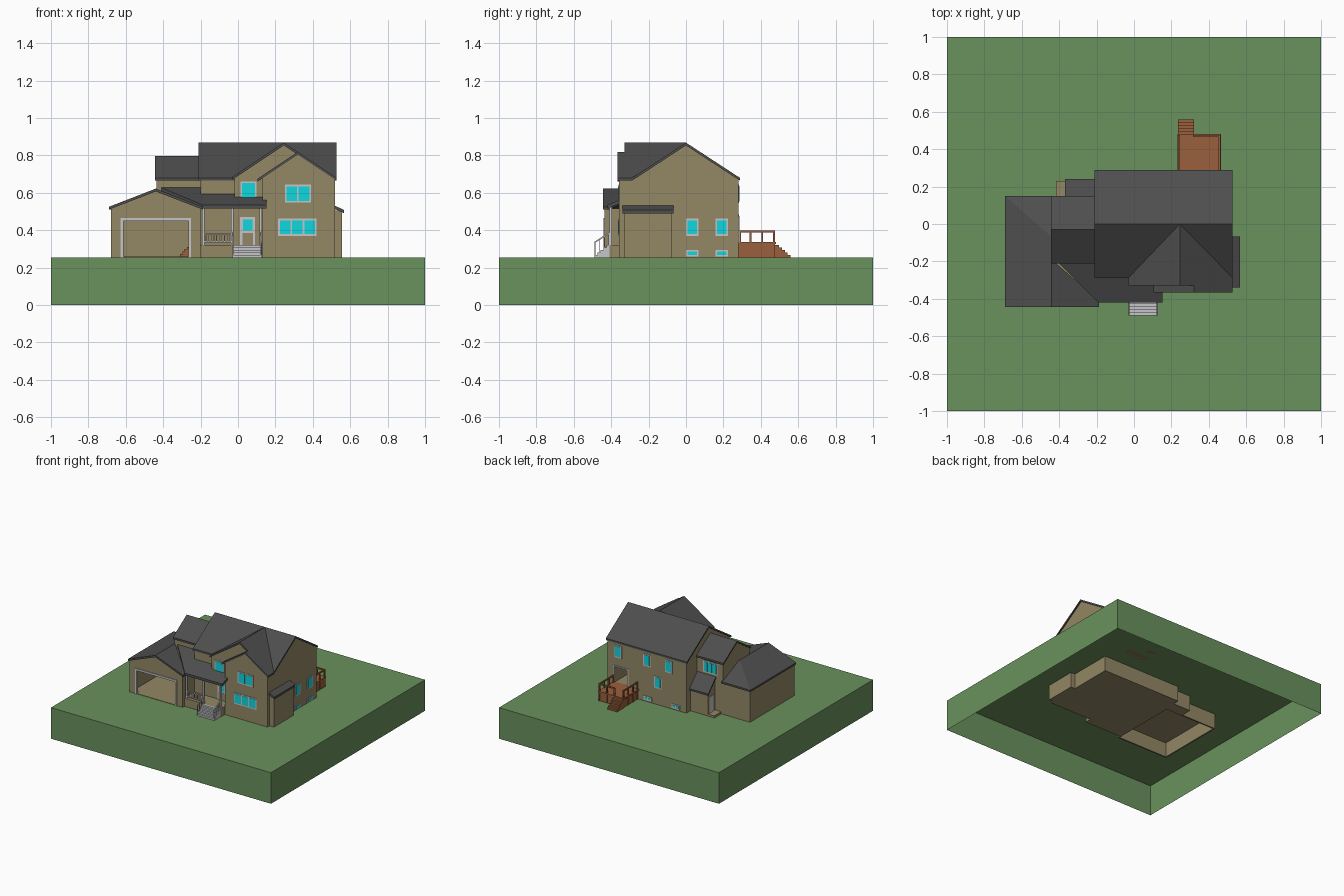
import bpy, bmesh
from mathutils import Vector

if "Cube" in bpy.data.objects:
    bpy.data.objects.remove(bpy.data.objects["Cube"])


def mat(name, r, g, b):
    m = bpy.data.materials.new(name)
    m.diffuse_color = [((c / 255 + 0.055) / 1.055) ** 2.4 for c in (r, g, b)] + [1]
    m.use_nodes = True
    m.node_tree.nodes["Principled BSDF"].inputs["Base Color"].default_value = m.diffuse_color
    return m


GRASS = mat("grass green", 106, 145, 92)
TAN = mat("siding tan", 147, 135, 101)
ROOF = mat("shingle grey", 78, 78, 79)
WHITE = mat("trim white", 198, 198, 200)
GLASS = mat("glass cyan", 15, 215, 222)
WOOD = mat("deck brown", 154, 96, 61)


def prism(name, polys, offset, m):
    """Each polygon becomes a closed solid, swept along offset."""
    bm = bmesh.new()
    off = Vector(offset)
    for poly in polys:
        a = [bm.verts.new(p) for p in poly]
        b = [bm.verts.new(Vector(p) + off) for p in poly]
        bm.faces.new(a)
        bm.faces.new(b[::-1])
        for i in range(len(a)):
            j = (i + 1) % len(a)
            bm.faces.new((a[j], a[i], b[i], b[j]))
    bmesh.ops.recalc_face_normals(bm, faces=bm.faces)
    me = bpy.data.meshes.new(name)
    bm.to_mesh(me)
    bm.free()
    me.materials.append(m)
    ob = bpy.data.objects.new(name, me)
    bpy.context.collection.objects.link(ob)
    return ob


def box(name, x0, x1, y0, y1, z0, z1, m):
    base = [(x0, y0, z0), (x1, y0, z0), (x1, y1, z0), (x0, y1, z0)]
    return prism(name, [base], (0, 0, z1 - z0), m)


def along_x(name, prof, x0, x1, m):
    return prism(name, [[(x0, y, z) for y, z in prof]], (x1 - x0, 0, 0), m)


def along_y(name, prof, y0, y1, m):
    return prism(name, [[(x, y0, z) for x, z in prof]], (0, y1 - y0, 0), m)


def roof(name, polys, t=0.015):
    return prism(name, polys, (0, 0, -t), ROOF)


def bar(name, p, q, w, m):
    p, q = Vector(p), Vector(q)
    rot = (q - p).to_track_quat('Z', 'Y')
    h = w / 2
    base = [p + rot @ Vector((x, y, 0)) for x, y in ((-h, -h), (h, -h), (h, h), (-h, h))]
    return prism(name, [base], q - p, m)


def plate(name, side, c, u0, u1, z0, z1, t, m):
    s = t if side in ("back", "right") else -t
    lo, hi = sorted((c - s * 0.5, c + s))
    if side in ("front", "back"):
        return box(name, u0, u1, lo, hi, z0, z1, m)
    return box(name, lo, hi, u0, u1, z0, z1, m)


def window(name, side, c, u0, u1, z0, z1, panes=1, f=0.009):
    plate(name + "_frame", side, c, u0, u1, z0, z1, 0.004, WHITE)
    w = (u1 - u0 - f) / panes
    for i in range(panes):
        a = u0 + f + i * w
        plate(f"{name}_pane", side, c, a, a + w - f, z0 + f, z1 - f, 0.006, GLASS)


# Ground: open-bottomed block of lawn
G = 0.255
lawn = box("lawn_block", -1, 1, -1, 1, 0, G, GRASS)
bm = bmesh.new()
bm.from_mesh(lawn.data)
bmesh.ops.delete(bm, geom=[f for f in bm.faces if f.calc_center_median().z < 0.01], context='FACES_ONLY')
bm.to_mesh(lawn.data)
bm.free()

# Main house with basement
B = 0.13
house = along_x("main_walls", [(-.28, B), (.28, B), (.28, .675), (0, .855), (-.28, .675)], -.2, .518, TAN)
cut = box("back_door_cutter", .335, .455, .08, .4, .335, .465, TAN)
cut.hide_render = True
mod = house.modifiers.new("back_door", 'BOOLEAN')
mod.object = cut
mod.solver = 'EXACT'
bpy.context.view_layer.objects.active = house
bpy.ops.object.modifier_apply(modifier=mod.name)
bpy.data.objects.remove(cut)
along_y("front_block", [(.13, B), (.518, B), (.518, .675), (.32, .807), (.13, .68)], -.357, -.1, TAN)
along_y("upper_front_block", [(-.02, .56), (.515, .56), (.515, .675), (.245, .855), (-.02, .678)], -.318, -.05, TAN)

# Main roof and front cross gables
X0, X1, R, E = -.21, .527, .868, .68
roof("main_roof", [
    [(X0, -.288, E), (X1, -.288, E), (X1, 0, R), (X0, 0, R)],
    [(X0, .288, E), (X1, .288, E), (X1, 0, R), (X0, 0, R)]])
roof("front_gable_roof", [
    [(.245, 0, R), (.245, -.328, R), (-.03, -.328, .685), (-.03, -.288, .685)],
    [(.245, 0, R), (X1, -.288, E), (X1, -.365, E), (.32, -.365, .818), (.32, -.328, .818), (.245, -.328, R)],
    [(.32, -.365, .818), (.105, -.365, .675), (.105, -.315, .675), (.32, -.315, .818)]])

# Left upper wing
along_x("wing_walls", [(-.2, .5), (.14, .5), (.14, .672), (-.03, .783), (-.2, .672)], -.435, -.19, TAN)
roof("wing_roof", [
    [(-.445, -.21, .68), (-.2, -.21, .68), (-.2, -.03, .797), (-.445, -.03, .797)],
    [(-.445, .15, .68), (-.2, .15, .68), (-.2, -.03, .797), (-.445, -.03, .797)]])

# Garage: hollow, with an open doorway
gx0, gx1, gy0, gy1, gt = -.68, -.2, -.435, .14, .515
w = .012
box("garage_left_wall", gx0, gx0 + w, gy0, gy1, B, gt, TAN)
box("garage_right_wall", gx1 - w, gx1, gy0, gy1, B, gt, TAN)
box("garage_back_wall", gx0, gx1, gy1 - w, gy1, B, gt, TAN)
box("garage_floor", gx0, gx1, gy0 + .001, gy1 - .001, .25, .258, TAN)
box("garage_ceiling", gx0 + w, gx1 - w, gy0 + w, gy1 - w, .5, .508, TAN)
box("garage_front_left", gx0, -.615, gy0, gy0 + w, B, gt, TAN)
box("garage_front_right", -.262, gx1, gy0, gy0 + w, B, gt, TAN)
box("garage_footing", -.615, -.262, gy0, gy0 + w, B, .258, TAN)
box("garage_header", -.615, -.262, gy0, gy0 + w, .452, gt, TAN)
along_y("garage_gable", [(gx0, gt), (gx1, gt), (-.44, .61)], gy0, gy0 + w, TAN)
plate("garage_trim_left", "front", gy0, -.627, -.612, G, .465, .006, WHITE)
plate("garage_trim_right", "front", gy0, -.265, -.25, G, .465, .006, WHITE)
plate("garage_trim_top", "front", gy0, -.627, -.25, .449, .465, .006, WHITE)
for i in range(4):
    box("garage_step", -.31 + i * .012, -.21, -.3, -.2, G, .272 + i * .013, WOOD)
roof("garage_roof", [
    [(-.69, -.445, .525), (-.44, -.445, .622), (-.44, -.07, .622), (-.69, .15, .525)],
    [(-.69, .15, .525), (-.44, -.07, .622), (-.425, -.07, .622), (-.425, .15, .525)],
    [(-.44, -.445, .622), (-.188, -.445, .525), (-.188, -.41, .525), (-.44, -.19, .622)]])

# Front porch
pz = lambda y: .535 + .42 * (y + .42)
roof("porch_roof", [[(x, y, pz(y)) for x, y in (
    (-.19, -.42), (.153, -.42), (.153, -.27), (-.195, -.27), (-.195, -.19), (-.42, -.19))]], .02)
box("porch_floor", -.2, .13, -.41, -.27, B, .322, TAN)
for x in (-.185, -.03, .122):
    bar("porch_post", (x, -.402, .32), (x, -.402, .53), .014, WHITE)
for z in (.338, .38):
    bar("porch_rail", (-.185, -.402, z), (-.03, -.402, z), .007, WHITE)
for i in range(1, 11):
    x = -.185 + i * .0141
    bar("porch_baluster", (x, -.402, .338), (x, -.402, .38), .004, WHITE)
for i in range(5):
    box("front_step", -.03, .127, -.49 + i * .016, -.405, G, .268 + i * .0135, WHITE)
for x in (-.027, .124):
    bar("stair_handrail", (x, -.488, .335), (x, -.405, .388), .007, WHITE)
    for i in range(4):
        y = -.486 + i * .025
        bar("stair_baluster", (x, y, G), (x, y, .336 + i * .016), .005, WHITE)

# Front door
plate("front_door_frame", "front", -.28, .012, .092, .322, .47, .004, WHITE)
plate("front_door_panel", "front", -.28, .024, .08, .322, .385, .006, TAN)
plate("front_door_glass", "front", -.28, .026, .078, .397, .457, .006, GLASS)

# Right bump-out
box("side_bay_walls", .5, .557, -.33, -.075, B, .505, TAN)
roof("side_bay_roof", [[(.515, -.34, .532), (.515, -.068, .532), (.568, -.068, .508), (.568, -.34, .508)]], .018)

# Rear entry
box("rear_entry_walls", -.36, -.19, .13, .228, B, .44, TAN)
along_x("rear_entry_gable", [(.13, .44), (.228, .44), (.13, .535)], -.36, -.2, TAN)
roof("rear_entry_roof", [[(-.37, .24, .442), (-.2, .24, .442), (-.2, .138, .548), (-.37, .138, .548)]])
plate("rear_entry_door", "left", -.36, .16, .212, .27, .405, .004, WHITE)
box("rear_stoop", -.418, -.36, .14, .23, G, .272, TAN)

# Windows
window("front_lower_window", "front", -.357, .215, .42, .37, .462, 3)
window("front_upper_window", "front", -.357, .25, .39, .548, .643, 2)
window("front_small_window", "front", -.318, .013, .1, .565, .66)
for y in (0, .157):
    window("right_window", "right", .518, y, y + .068, .37, .462)
    window("right_basement_window", "right", .518, y, y + .068, .258, .294)
for x in (.42, .158, -.04):
    window("back_upper_window", "back", .28, x - .033, x + .033, .545, .645)
window("back_lower_window", "back", .28, .025, .092, .39, .485)
for x in (.15, -.105):
    window("back_basement_window", "back", .28, x - .037, x + .037, .265, .3, 2)
window("wing_window", "back", .14, -.385, -.255, .56, .655, 3)
plate("back_door_jamb", "back", .28, .455, .465, .335, .475, .005, WHITE)
plate("back_door_jamb", "back", .28, .325, .335, .335, .475, .005, WHITE)
plate("back_door_head", "back", .28, .325, .465, .465, .475, .005, WHITE)

# Wooden deck with rails and steps
box("deck_skirt", .24, .46, .27, .472, G, .325, WOOD)
box("deck_floor", .232, .465, .27, .48, .325, .336, WOOD)
for x, y in ((.457, .29), (.457, .345), (.457, .408), (.457, .47), (.24, .29),
             (.24, .345), (.24, .408), (.24, .47), (.32, .47), (.39, .47)):
    bar("deck_post", (x, y, G), (x, y, .395), .01, WOOD)
for p, q in (((.457, .285), (.457, .475)), ((.24, .285), (.24, .475)), ((.32, .47), (.46, .47))):
    bar("deck_rail", (*p, .393), (*q, .393), .01, WOOD)
for i in range(5):
    box("deck_step", .235, .322, .47, .56 - i * .016, G, .268 + i * .0135, WOOD)
